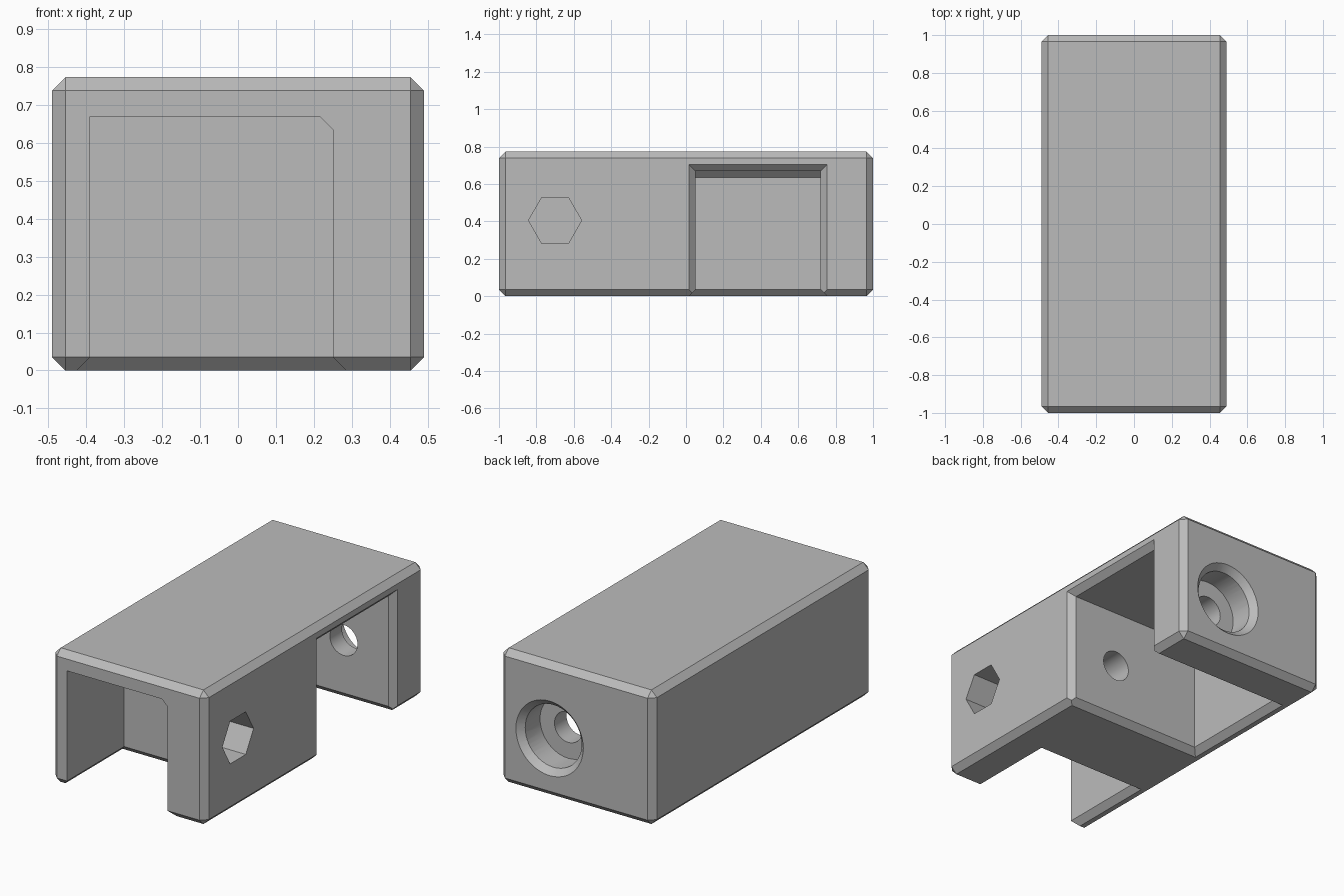
import bpy, bmesh, math
from mathutils import Vector, Matrix

cube = bpy.data.objects.get("Cube")
if cube:
    bpy.data.objects.remove(cube, do_unlink=True)

W, L, H, C = 0.98, 2.0, 0.773, 0.035   # width, length, height, chamfer

grey = bpy.data.materials.new("plain grey")
grey.use_nodes = True
colour = (0.5, 0.5, 0.5, 1)
grey.diffuse_color = colour
grey.node_tree.nodes["Principled BSDF"].inputs["Base Color"].default_value = colour


def make(name, bm):
    bmesh.ops.recalc_face_normals(bm, faces=bm.faces)
    mesh = bpy.data.meshes.new(name)
    bm.to_mesh(mesh)
    bm.free()
    mesh.materials.append(grey)
    obj = bpy.data.objects.new(name, mesh)
    bpy.context.collection.objects.link(obj)
    return obj


def loft(name, ring_a, ring_b):
    """Solid between two rings of matching points."""
    bm = bmesh.new()
    a = [bm.verts.new(p) for p in ring_a]
    b = [bm.verts.new(p) for p in ring_b]
    bm.faces.new(a)
    bm.faces.new(b)
    for i in range(len(a)):
        j = (i + 1) % len(a)
        bm.faces.new((a[i], a[j], b[j], b[i]))
    return make(name, bm)


def pocket(name, profile, y0, y1):
    """Extrude an x-z profile along y."""
    return loft(name, [(x, y0, z) for x, z in profile], [(x, y1, z) for x, z in profile])


def rect(x0, x1, y0, y1, z):
    return [(x0, y0, z), (x1, y0, z), (x1, y1, z), (x0, y1, z)]


def drill(name, axis, start, end, r0, r1, sides=48):
    """Round or polygonal cutter between two points."""
    start, end = Vector(start), Vector(end)
    bm = bmesh.new()
    bmesh.ops.create_cone(bm, cap_ends=True, segments=sides, radius1=r0, radius2=r1,
                          depth=(end - start).length)
    rot = (end - start).to_track_quat("Z", "Y").to_matrix().to_4x4()
    spin = Matrix.Rotation(math.radians(axis), 4, "Z")
    bm.transform(Matrix.Translation((start + end) / 2) @ rot @ spin)
    return make(name, bm)


# Chamfered block
bm = bmesh.new()
bmesh.ops.create_cube(bm, size=1)
bm.transform(Matrix.Translation((0, 0, H / 2)) @ Matrix.Diagonal((W, L, H, 1)))
bmesh.ops.bevel(bm, geom=bm.edges[:], offset=C, segments=1, affect="EDGES")
body = make("housing", bm)

cutters = []

# Front pocket, open to the front and below, with a flared lower rim
x0, x1, back, top = -0.39, 0.25, -0.48, 0.67
cutters.append(pocket("front_pocket", [(x0, -.1), (x1, -.1), (x1, top - C), (x1 - C, top), (x0, top)],
                      -1.2, back))
cutters.append(loft("front_flare",
                    rect(x0 - 2 * C, x1 + 2 * C, -1.2, back + 2 * C, -C),
                    rect(x0 + C, x1 - C, -1.2, back - C, 2 * C)))

# Side pocket, open to the left side and below, flared on both openings
y0, y1 = 0.05, 0.72
cutters.append(pocket("side_pocket", [(x0, -.1), (.7, -.1), (.7, top), (x0 + C, top), (x0, top - C)],
                      y0, y1))
cutters.append(loft("side_lower_flare",
                    rect(x0 - 2 * C, .7, y0 - 2 * C, y1 + 2 * C, -C),
                    rect(x0 + C, .7, y0 + C, y1 - C, 2 * C)))


def side_ring(x, grow):
    return [(x, y0 - grow, -.1), (x, y1 + grow, -.1), (x, y1 + grow, top + grow), (x, y0 - grow, top + grow)]


cutters.append(loft("side_flare", side_ring(W / 2 + C, 2 * C), side_ring(W / 2 - 2 * C, -C)))

# Cross bolt hole with its hexagonal nut recess
by, bz = -0.70, 0.405
cutters.append(drill("bolt_hole", 0, (-.7, by, bz), (.7, by, bz), .065, .065))
hexagon = [(math.cos(i * math.pi / 3) * .142, math.sin(i * math.pi / 3) * .142) for i in range(6)]
cutters.append(loft("nut_recess", [(.31, by + u, bz + v) for u, v in hexagon],
                    [(.6, by + u, bz + v) for u, v in hexagon]))

# Lengthwise shaft hole with a chamfered counterbore in the back wall
sx, sz = 0.17, 0.34
cutters.append(drill("shaft_hole", 0, (sx, -.25, sz), (sx, 1.1, sz), .088, .088))
cutters.append(drill("counterbore", 0, (sx, .83, sz), (sx, 1.1, sz), .18, .18))
cutters.append(drill("counterbore_flare", 0, (sx, 1 - 2 * C, sz), (sx, 1 + C, sz), .18 - C, .18 + 2 * C))

# Cut everything, then discard the cutters
bpy.context.view_layer.objects.active = body
for cutter in cutters:
    cutter.hide_render = True
    mod = body.modifiers.new(cutter.name, "BOOLEAN")
    mod.operation, mod.solver, mod.object = "DIFFERENCE", "EXACT", cutter
    bpy.ops.object.modifier_apply(modifier=mod.name)
for cutter in cutters:
    bpy.data.objects.remove(cutter, do_unlink=True)

bpy.ops.object.select_all(action="DESELECT")
body.select_set(True)
bpy.ops.object.shade_smooth_by_angle(angle=math.radians(25))
